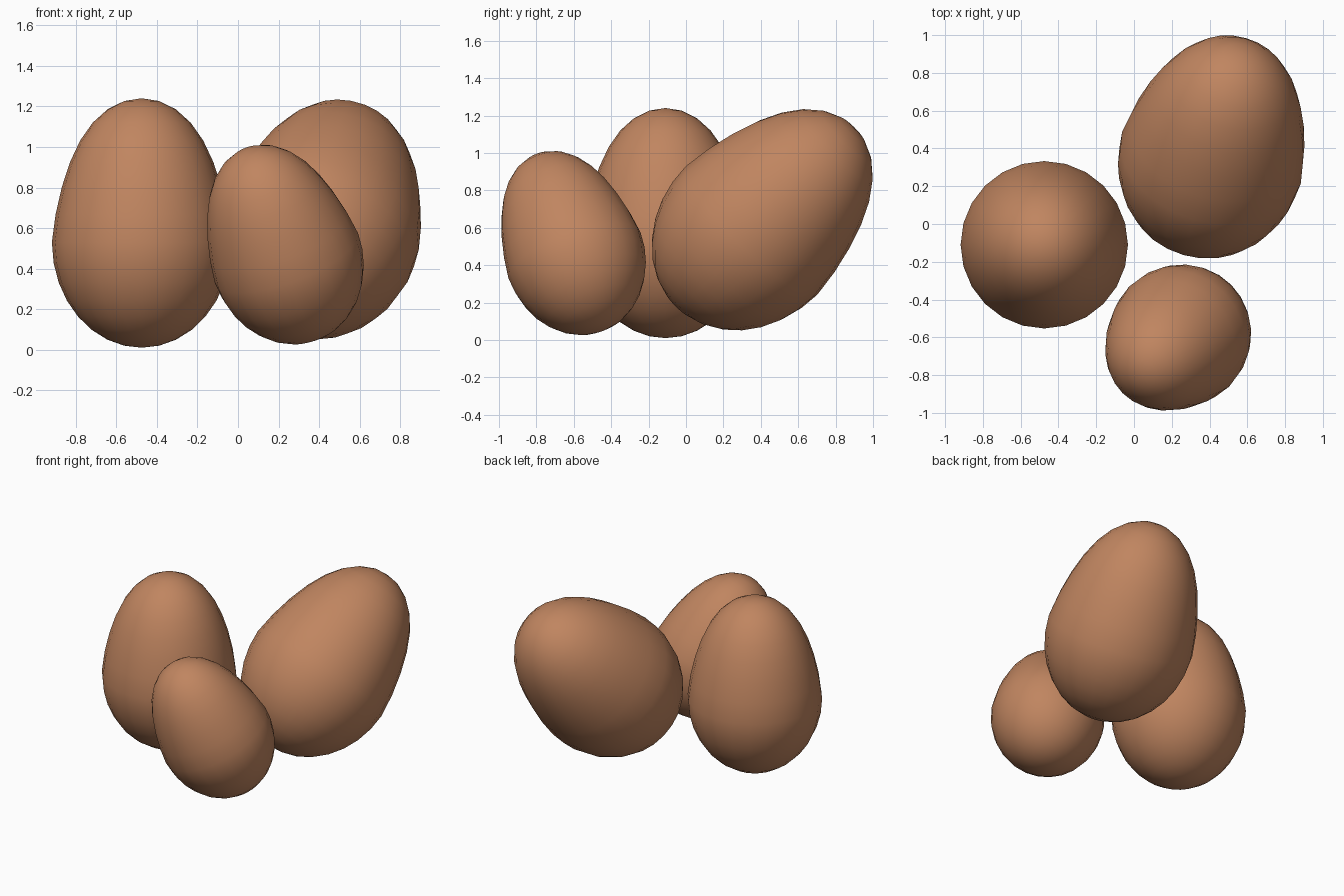
import bpy, bmesh, math
from mathutils import Vector

if "Cube" in bpy.data.objects:
    bpy.data.objects.remove(bpy.data.objects["Cube"])

# one brown for every shell
shell = bpy.data.materials.new("brown_shell")
shell.diffuse_color = (0.527, 0.235, 0.117, 1)
shell.use_nodes = True
shell.node_tree.nodes["Principled BSDF"].inputs["Base Color"].default_value = shell.diffuse_color

SEGS, RINGS = 24, 16
TIP, BASE = 1.603, 1.174   # lengths above and below the widest ring, in radii
SLIM = 0.04                # how far the pointed half is drawn in


def egg(name, radius, centre, axis):
    """Lathed egg: centre is on the widest ring, axis points to the narrow tip."""
    bm = bmesh.new()
    rings = []
    for i in range(1, RINGS):
        t = math.pi * i / RINGS
        c, s = math.cos(t), math.sin(t)
        r = radius * s
        z = radius * c * (TIP if c > 0 else BASE)
        if c > 0:
            r *= 1 - SLIM * math.sin(math.pi * c)
        rings.append([bm.verts.new((r * math.cos(a), r * math.sin(a), z))
                      for a in (2 * math.pi * k / SEGS for k in range(SEGS))])
    top = bm.verts.new((0, 0, radius * TIP))
    bottom = bm.verts.new((0, 0, -radius * BASE))
    for k in range(SEGS):
        n = (k + 1) % SEGS
        bm.faces.new((top, rings[0][k], rings[0][n]))
        bm.faces.new((bottom, rings[-1][n], rings[-1][k]))
        for a, b in zip(rings, rings[1:]):
            bm.faces.new((a[k], b[k], b[n], a[n]))
    for f in bm.faces:
        f.smooth = True
    me = bpy.data.meshes.new(name)
    bm.to_mesh(me)
    bm.free()
    me.materials.append(shell)
    ob = bpy.data.objects.new(name, me)
    ob.location = centre
    ob.rotation_euler = Vector(axis).to_track_quat('Z', 'Y').to_euler()
    bpy.context.collection.objects.link(ob)


egg("upright_egg", 0.443, (-0.475, -0.11, 0.53), (0, 0, 1))
egg("large_leaning_egg", 0.4925, (0.41, 0.351, 0.586), (0.2, 0.693, 0.693))
egg("small_tilted_egg", 0.3745, (0.239, -0.596, 0.452), (-0.327, -0.327, 0.887))
